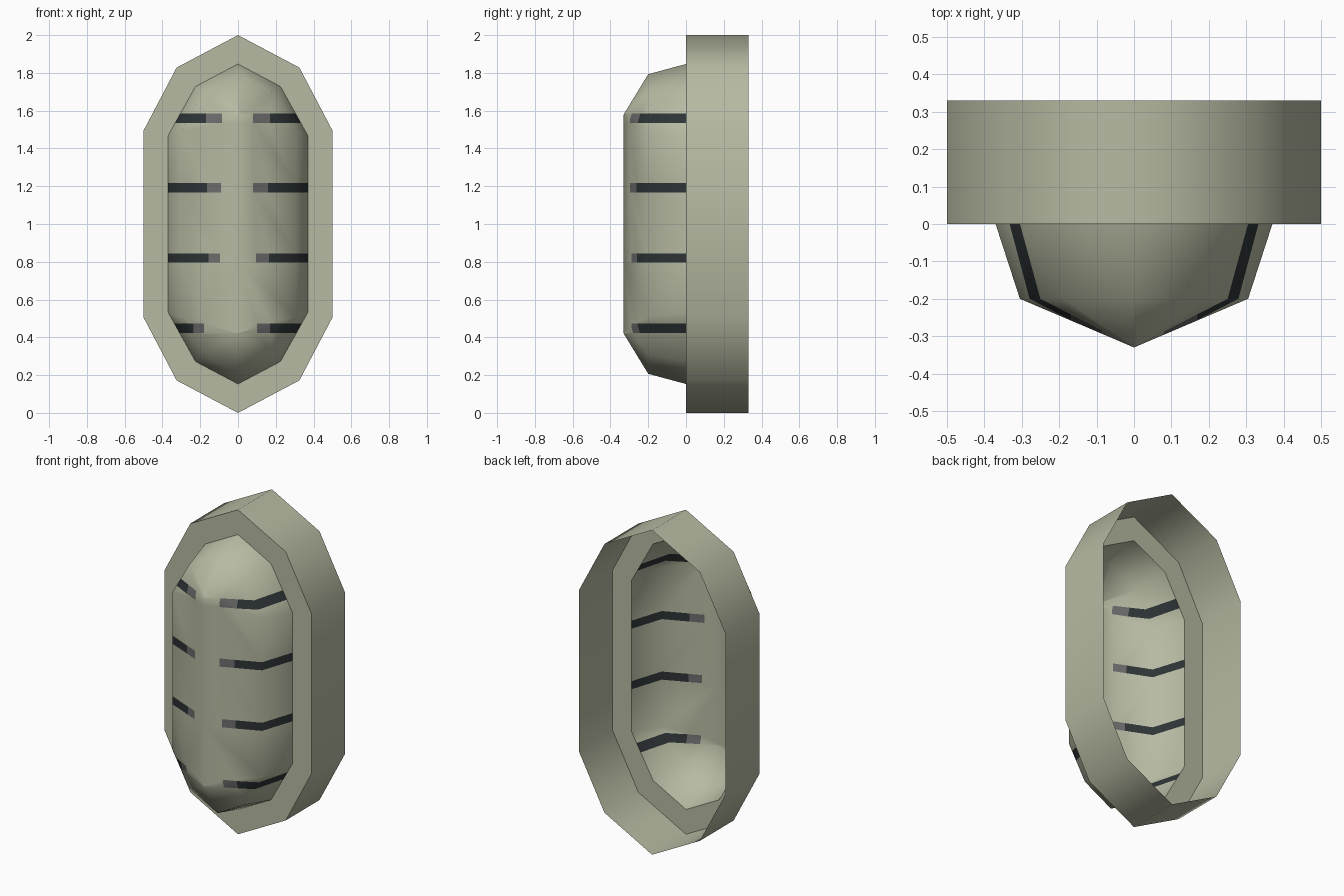
import bpy, bmesh
from mathutils import Vector

if "Cube" in bpy.data.objects:
    bpy.data.objects.remove(bpy.data.objects["Cube"])


def material(name, rgb):
    m = bpy.data.materials.new(name)
    m.diffuse_color = (*rgb, 1)
    m.use_nodes = True
    m.node_tree.nodes["Principled BSDF"].inputs["Base Color"].default_value = m.diffuse_color
    return m


BODY = material("pale olive", (0.47, 0.49, 0.36))
DARK = material("dark slate", (0.027, 0.034, 0.037))
GREY = material("worn grey", (0.15, 0.15, 0.15))


def outline(x1, z1, x2, z2, z3):
    """Ten-sided elongated loop mirrored about x = 0 and z = 1."""
    right = [(0, z3), (x2, z2), (x1, z1), (x1, 2 - z1), (x2, 2 - z2), (0, 2 - z3)]
    return right + [(-x, z) for x, z in right[-2:0:-1]]


def ring(bm, pts, y):
    return [bm.verts.new((x, y, z)) for x, z in pts]


def loft(bm, a, b):
    n = len(a)
    for i in range(n):
        j = (i + 1) % n
        bm.faces.new((a[i], a[j], b[j], b[i]))


def finish(bm, name, inside, smooth):
    """Point the faces away from an inner reference point and make the object."""
    ref = Vector(inside)
    bm.normal_update()
    for f in bm.faces:
        f.smooth = smooth
        if f.normal.dot(f.calc_center_median() - ref) < 0:
            f.normal_flip()
    me = bpy.data.meshes.new(name)
    bm.to_mesh(me)
    bm.free()
    for m in (BODY, DARK, GREY):
        me.materials.append(m)
    ob = bpy.data.objects.new(name, me)
    bpy.context.collection.objects.link(ob)
    return ob


outer = outline(0.5, 1.495, 0.325, 1.828, 2.0)
inner = outline(0.37, 1.468, 0.225, 1.728, 1.847)
mid = outline(0.305, 1.49, 0.19, 1.69, 1.793)

# outer band, open at the back
bm = bmesh.new()
loft(bm, ring(bm, outer, 0), ring(bm, outer, 0.33))
finish(bm, "outer_band", (0, 0.165, 1), True)

# flat front flange
bm = bmesh.new()
loft(bm, ring(bm, outer, 0), ring(bm, inner, 0))
finish(bm, "front_flange", (0, 1, 1), False)

# hollow domed cover: sloped wall, then panels rising to a central ridge
bm = bmesh.new()
base, m = ring(bm, inner, 0), ring(bm, mid, -0.2)
loft(bm, base, m)
top, bottom = ring(bm, [(0, 1.58), (0, 0.42)], -0.33)
for a, b in ((0, 1), (1, 2), (8, 9), (9, 0)):
    bm.faces.new((m[a], m[b], top))
for a, b in ((3, 4), (4, 5), (5, 6), (6, 7)):
    bm.faces.new((m[a], m[b], bottom))
bm.faces.new((m[2], m[3], bottom, top))
bm.faces.new((m[7], m[8], top, bottom))


def cut(faces, co, no):
    geom = set(faces)
    for f in faces:
        geom.update(f.edges)
        geom.update(f.verts)
    bmesh.ops.bisect_plane(bm, geom=list(geom), dist=1e-5, plane_co=co, plane_no=no)


# painted slots: height, then left end, left wear start, right wear start, right end
SLOTS = [(1.56, -0.085, -0.17, 0.17, 0.08), (1.193, -0.09, -0.165, 0.16, 0.08),
         (0.82, -0.095, -0.155, 0.165, 0.095), (0.447, -0.18, -0.235, 0.17, 0.10)]
H = 0.025
for z, *xs in SLOTS:
    for e in (z - H, z + H):
        cut(list(bm.faces), (0, 0, e), (0, 0, 1))

    def band():
        return [f for f in bm.faces if abs(f.calc_center_median().z - z) < H]

    for x in xs:
        # only the ridge panels are split across the slot ends
        cut([f for f in band() if f.calc_center_median().y < -0.2], (x, 0, 0), (1, 0, 0))
    for f in band():
        x = f.calc_center_median().x
        if x < xs[1] or x > xs[2]:
            f.material_index = 1
        elif x < xs[0] or x > xs[3]:
            f.material_index = 2
finish(bm, "domed_cover", (0, 0.2, 1), True)
